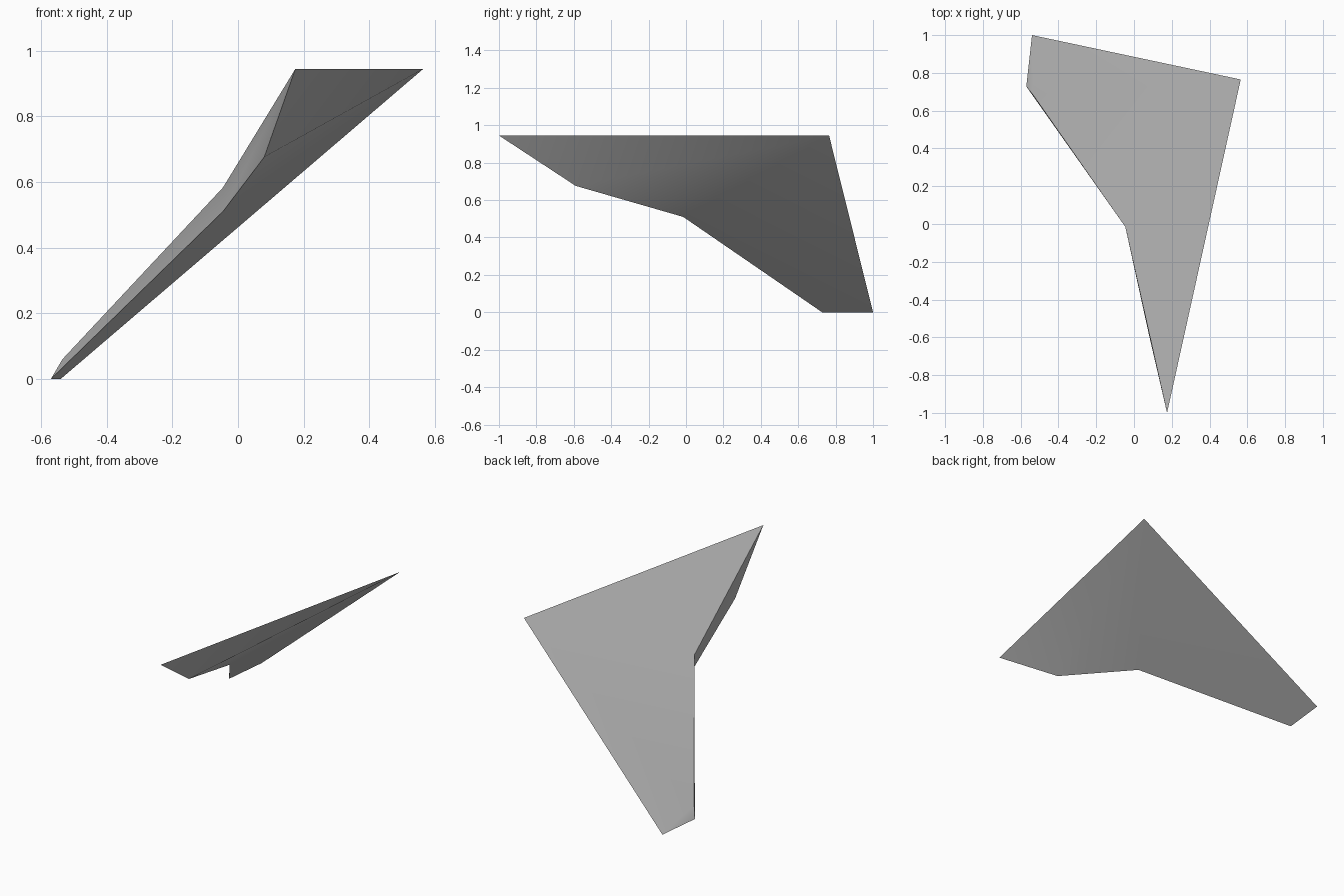
import bpy
import bmesh
import math

cube = bpy.data.objects.get("Cube")
if cube:
    bpy.data.objects.remove(cube, do_unlink=True)

# Corner points of the swept wing
points = {
    "nose": (0.175, -1.0, 0.945),
    "root_back": (0.565, 0.765, 0.945),
    "tip_back": (-0.54, 1.0, 0.0),
    "tip_low": (-0.57, 0.728, 0.0),
    "tip_high": (-0.535, 0.685, 0.06),
    "kink_low": (-0.046, -0.015, 0.51),
    "kink_high": (-0.046, -0.015, 0.583),
    "keel": (0.08, -0.59, 0.676),
}

# Panels of the skin, each a flat face
panels = [
    "nose kink_high tip_high tip_back root_back",   # upper skin
    "keel root_back tip_back tip_low kink_low",     # lower skin
    "nose root_back keel",                          # root bevel
    "nose keel kink_low kink_high",                 # inner leading edge
    "kink_high kink_low tip_low tip_high",          # outer leading edge
    "tip_high tip_low tip_back",                    # tip bevel
]

bm = bmesh.new()
verts = {name: bm.verts.new(co) for name, co in points.items()}
for panel in panels:
    bm.faces.new([verts[name] for name in panel.split()])
bmesh.ops.recalc_face_normals(bm, faces=bm.faces)
mesh = bpy.data.meshes.new("wing")
bm.to_mesh(mesh)
bm.free()

# Plain grey paint
grey = bpy.data.materials.new("grey")
grey.use_nodes = True
colour = (0.5, 0.5, 0.5, 1.0)
grey.diffuse_color = colour
grey.node_tree.nodes["Principled BSDF"].inputs["Base Color"].default_value = colour
mesh.materials.append(grey)

wing = bpy.data.objects.new("wing", mesh)
bpy.context.collection.objects.link(wing)

# Soften the shallow bevels, keep the sharp edges
bpy.ops.object.select_all(action="DESELECT")
wing.select_set(True)
bpy.context.view_layer.objects.active = wing
bpy.ops.object.shade_smooth_by_angle(angle=math.radians(30))
